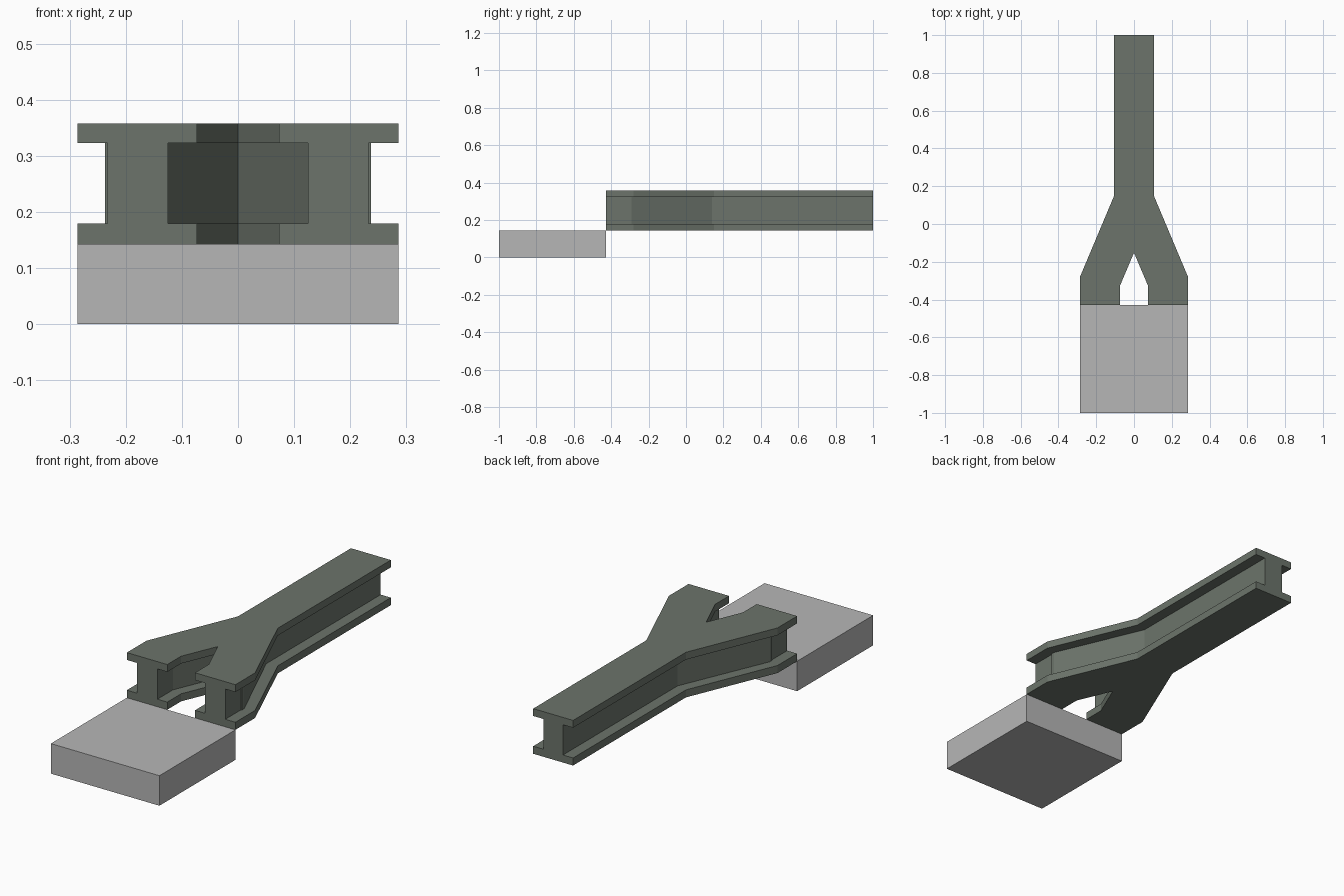
import bpy
import bmesh

if "Cube" in bpy.data.objects:
    bpy.data.objects.remove(bpy.data.objects["Cube"])


def material(name, rgb):
    m = bpy.data.materials.new(name)
    m.diffuse_color = (*rgb, 1)
    m.use_nodes = True
    m.node_tree.nodes["Principled BSDF"].inputs["Base Color"].default_value = m.diffuse_color
    return m


grey = material("light grey", (0.47, 0.47, 0.47))
green = material("grey green", (0.15, 0.175, 0.147))


def slab(name, outline, z0, z1, mat):
    """Extrude a closed plan outline from z0 to z1."""
    bm = bmesh.new()
    face = bm.faces.new([bm.verts.new((x, y, z0)) for x, y in outline])
    top = bmesh.ops.extrude_face_region(bm, geom=[face])["geom"]
    bmesh.ops.translate(bm, vec=(0, 0, z1 - z0),
                        verts=[v for v in top if isinstance(v, bmesh.types.BMVert)])
    bmesh.ops.recalc_face_normals(bm, faces=bm.faces)
    mesh = bpy.data.meshes.new(name)
    bm.to_mesh(mesh)
    bm.free()
    mesh.materials.append(mat)
    ob = bpy.data.objects.new(name, mesh)
    bpy.context.collection.objects.link(ob)
    return ob


def mirrored(half):
    """Mirror a right-hand outline whose last point lies on the centre line."""
    return half + [(-x, y) for x, y in reversed(half[:-1])]


# Heights of the block top, the two flanges and the web between them
Z = (0.143, 0.179, 0.323, 0.358)
FRONT = -0.428

# Fork-shaped flanges
flange = mirrored([(0.105, 1), (0.105, 0.15), (0.286, -0.28), (0.286, FRONT),
                   (0.073, FRONT), (0.073, -0.324), (0, -0.152)])
slab("bottom_flange", flange, Z[0], Z[1], green)
slab("top_flange", flange, Z[2], Z[3], green)

# Narrower fork-shaped web, with a small step near each arm end
web = mirrored([(0.052, 1), (0.052, 0.138), (0.237, -0.292), (0.237, -0.31),
                (0.233, -0.31), (0.233, FRONT), (0.125, FRONT),
                (0.125, -0.312), (0, -0.017)])
slab("web", web, Z[1], Z[2], green)

# Base block under the fork ends
slab("base_block", [(-0.286, -1), (0.286, -1), (0.286, FRONT), (-0.286, FRONT)],
     0, Z[0], grey)
